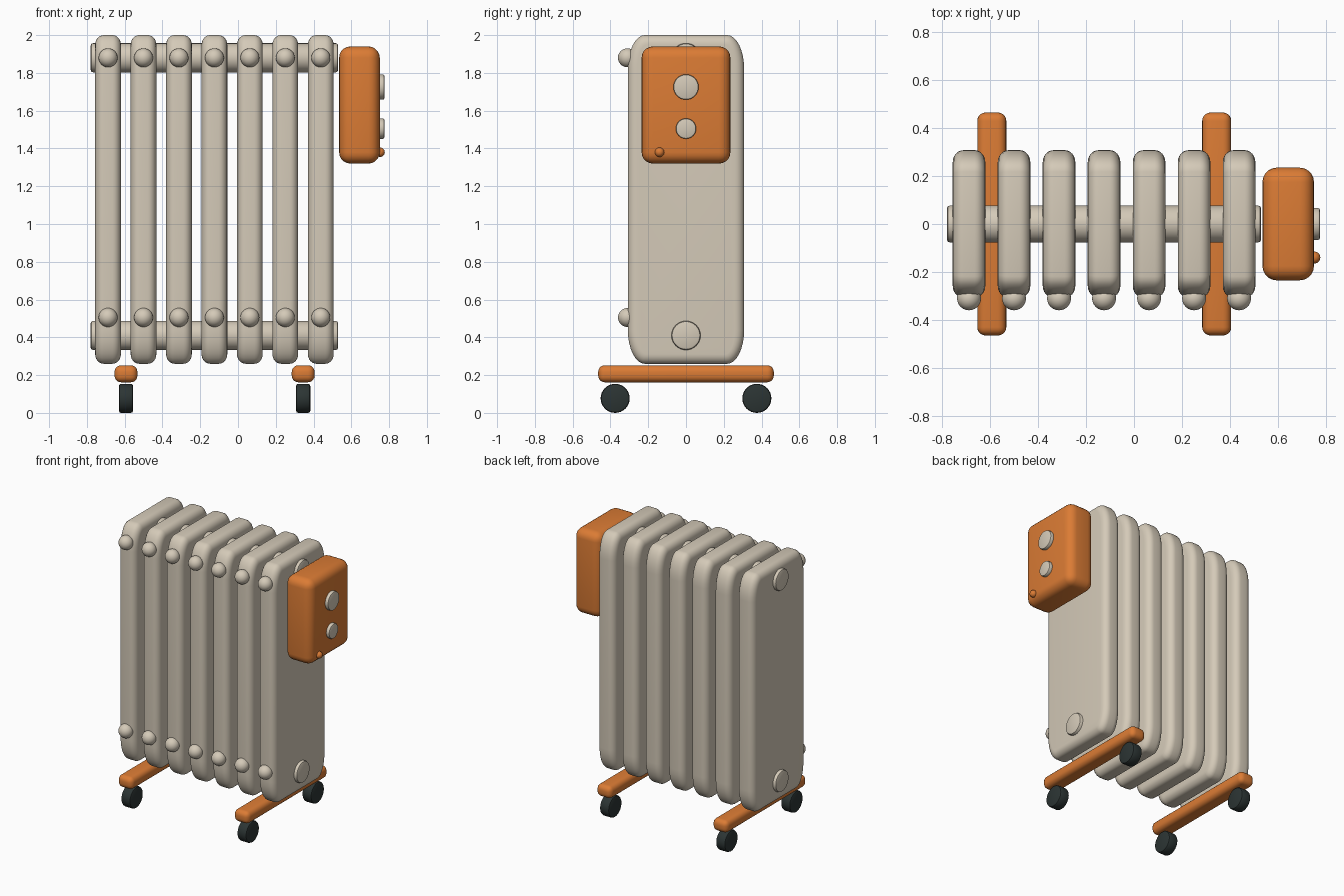
import bpy, bmesh, math
from mathutils import Matrix

if "Cube" in bpy.data.objects:
    bpy.data.objects.remove(bpy.data.objects["Cube"])


def material(name, rgb):
    m = bpy.data.materials.new(name)
    m.diffuse_color = (*rgb, 1)
    m.use_nodes = True
    m.node_tree.nodes["Principled BSDF"].inputs["Base Color"].default_value = m.diffuse_color
    return m


CREAM = material("cream enamel", (0.66, 0.59, 0.48))
ORANGE = material("orange plastic", (0.71, 0.20, 0.035))
DARK = material("dark rubber", (0.025, 0.035, 0.034))


def finish(bm, name, mat, loc=(0, 0, 0), angle=40):
    bmesh.ops.recalc_face_normals(bm, faces=bm.faces)
    me = bpy.data.meshes.new(name)
    bm.to_mesh(me)
    bm.free()
    me.materials.append(mat)
    ob = bpy.data.objects.new(name, me)
    ob.location = loc
    bpy.context.collection.objects.link(ob)
    bpy.ops.object.select_all(action='DESELECT')
    ob.select_set(True)
    bpy.context.view_layer.objects.active = ob
    bpy.ops.object.shade_smooth_by_angle(angle=math.radians(angle))
    return ob


def rounded_box(name, mat, loc, size, r):
    bm = bmesh.new()
    bmesh.ops.create_cube(bm, size=1, matrix=Matrix.Diagonal((*size, 1)))
    bmesh.ops.bevel(bm, geom=bm.edges[:], offset=r, segments=5, profile=0.5, affect='EDGES')
    return finish(bm, name, mat, loc)


def cylinder_x(name, mat, loc, r, length, bevel=0.008):
    bm = bmesh.new()
    bmesh.ops.create_cone(bm, cap_ends=True, segments=32, radius1=r, radius2=r, depth=length,
                          matrix=Matrix.Rotation(math.pi / 2, 4, 'Y'))
    rims = [e for e in bm.edges if any(len(f.verts) > 4 for f in e.link_faces)]
    bmesh.ops.bevel(bm, geom=rims, offset=bevel, segments=2, profile=0.5, affect='EDGES')
    return finish(bm, name, mat, loc)


def ball(name, mat, loc, r):
    bm = bmesh.new()
    bmesh.ops.create_uvsphere(bm, u_segments=24, v_segments=16, radius=r)
    return finish(bm, name, mat, loc)


def fin(name, x):
    """Upright plate with elliptical corners and softly rounded rims."""
    hx, hy, hz, steps = 0.068, 0.308, 0.87, 6
    depth, inset_max = 0.045, 0.05
    half = [(hx - depth + depth * math.sin(a), inset_max * (1 - math.cos(a)))
            for a in (math.pi / 2 * i / steps for i in range(steps + 1))]
    profile = [(-px, ins) for px, ins in reversed(half)] + half
    bm = bmesh.new()
    rings = []
    for px, ins in profile:
        ring = []
        for sy, sz, start in ((1, 1, 0), (-1, 1, 90), (-1, -1, 180), (1, -1, 270)):
            for i in range(9):
                a = math.radians(start + i * 90 / 8)
                ry, rz = 0.09 - ins * 0.8, 0.18 - ins
                y = sy * (hy - ins - ry) + ry * math.cos(a)
                z = sz * (hz - ins - rz) + rz * math.sin(a)
                ring.append(bm.verts.new((px, y, z)))
        rings.append(ring)
    n = len(rings[0])
    for a, b in zip(rings, rings[1:]):
        for i in range(n):
            j = (i + 1) % n
            bm.faces.new((a[i], a[j], b[j], b[i]))
    bm.faces.new(rings[0])
    bm.faces.new(rings[-1])
    finish(bm, name, CREAM, (x, 0, 1.13))


# radiator fins with their front knobs
for k in range(7):
    x = -0.688 + k * 0.1877
    fin(f"fin_{k + 1}", x)
    ball(f"upper_fin_knob_{k + 1}", CREAM, (x, -0.31, 1.88), 0.05)
    ball(f"lower_fin_knob_{k + 1}", CREAM, (x, -0.31, 0.505), 0.05)

# pipes joining the fins
cylinder_x("upper_pipe", CREAM, (-0.125, 0, 1.88), 0.077, 1.31, 0.012)
cylinder_x("lower_pipe", CREAM, (-0.125, 0, 0.41), 0.077, 1.31, 0.012)

# control box with dials and indicator
rounded_box("control_box", ORANGE, (0.643, 0, 1.63), (0.215, 0.47, 0.62), 0.06)
cylinder_x("large_dial", CREAM, (0.755, 0, 1.725), 0.067, 0.04)
cylinder_x("small_dial", CREAM, (0.755, 0, 1.505), 0.054, 0.04)
ball("indicator_light", ORANGE, (0.752, -0.14, 1.38), 0.025)

# feet and wheels
for side, x in (("left", -0.593), ("right", 0.345)):
    rounded_box(f"{side}_foot", ORANGE, (x, 0, 0.207), (0.121, 0.93, 0.09), 0.035)
    for end, y in (("front", -0.375), ("back", 0.375)):
        cylinder_x(f"{side}_{end}_wheel", DARK, (x, y, 0.077), 0.077, 0.076, 0.012)
